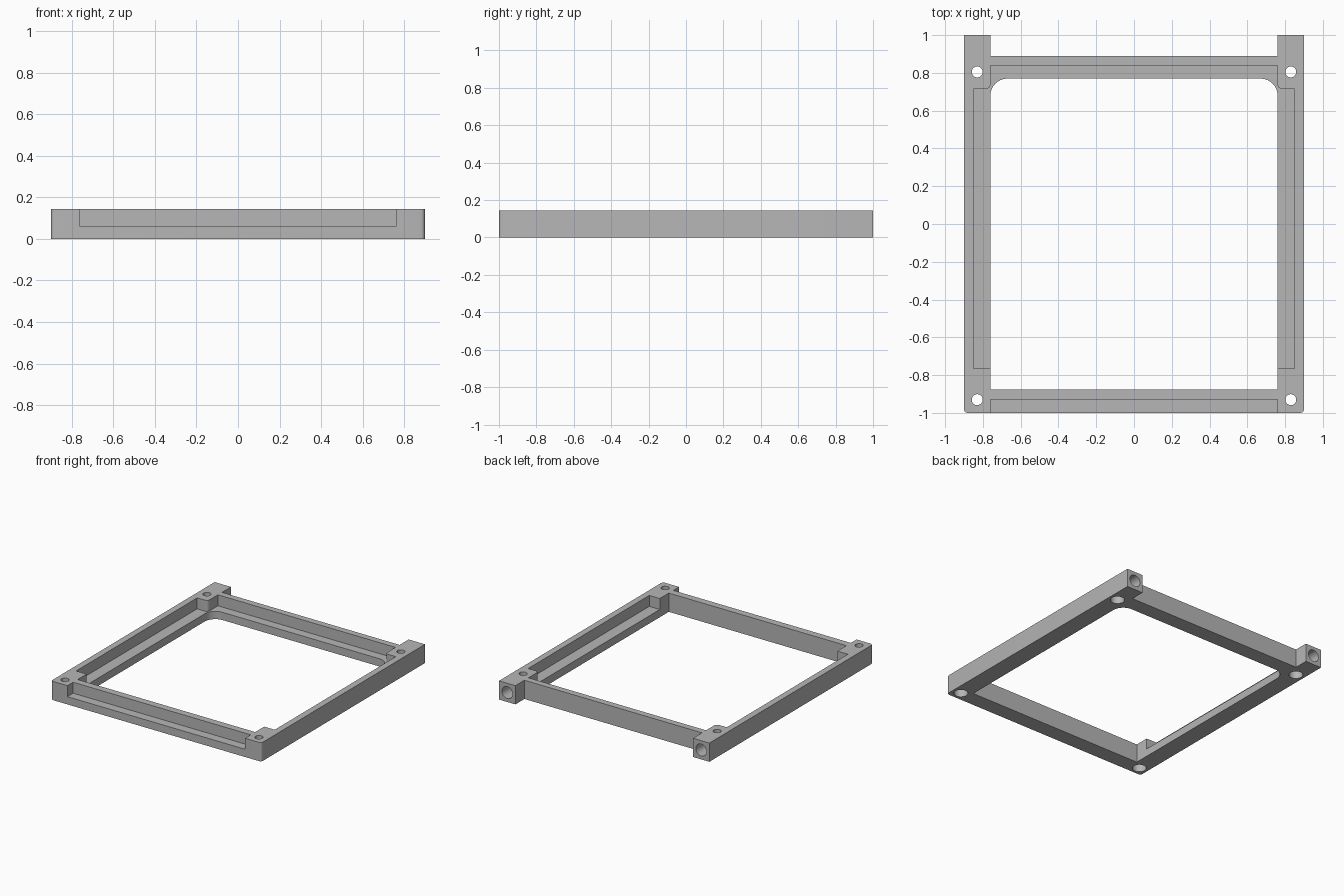
import bpy, bmesh, math
from mathutils import Matrix

if "Cube" in bpy.data.objects:
    bpy.data.objects.remove(bpy.data.objects["Cube"], do_unlink=True)

HEIGHT = 0.145    # full frame height
LEDGE = 0.06      # height of the inner and front ledges
RAIL_X = 0.76     # inner face of the side rails
HOLE_X = 0.83     # centre line of the side rails

grey = bpy.data.materials.new("frame_grey")
grey.use_nodes = True
colour = (0.47, 0.47, 0.47, 1)
grey.diffuse_color = colour
grey.node_tree.nodes["Principled BSDF"].inputs["Base Color"].default_value = colour


def link(name, bm):
    bmesh.ops.recalc_face_normals(bm, faces=bm.faces)
    mesh = bpy.data.meshes.new(name)
    bm.to_mesh(mesh)
    bm.free()
    ob = bpy.data.objects.new(name, mesh)
    bpy.context.collection.objects.link(ob)
    mesh.materials.append(grey)
    return ob


def prism(name, points, z0, z1):
    bm = bmesh.new()
    face = bm.faces.new([bm.verts.new((x, y, z0)) for x, y in points])
    new = bmesh.ops.extrude_face_region(bm, geom=[face])["geom"]
    top = [v for v in new if isinstance(v, bmesh.types.BMVert)]
    bmesh.ops.translate(bm, verts=top, vec=(0, 0, z1 - z0))
    return link(name, bm)


def mirrored(half):
    """Close a right-hand outline with its mirror image."""
    return half + [(-x, y) for x, y in reversed(half)]


def arc(cx, cy, r, start, end, steps=8):
    angles = [math.radians(start + (end - start) * i / steps) for i in range(steps + 1)]
    return [(cx + r * math.cos(a), cy + r * math.sin(a)) for a in angles]


def bore(x, y, z, r, length, along_y=False):
    bm = bmesh.new()
    turn = Matrix.Rotation(math.pi / 2, 4, "X") if along_y else Matrix()
    bmesh.ops.create_cone(bm, cap_ends=True, segments=32, radius1=r, radius2=r,
                          depth=length, matrix=Matrix.Translation((x, y, z)) @ turn)
    return link("bore_cutter", bm)


# Outer body with rounded front corners and two rear legs
body = arc(0.88, -0.98, 0.02, -90, 0, 5) + [(0.9, 1), (RAIL_X, 1), (RAIL_X, 0.89)]
frame = prism("frame", mirrored(body), 0, HEIGHT)

# Recess above the ledge, leaving rounded corner posts at the back
recess = [(RAIL_X, -0.875), (RAIL_X, -0.765), (0.85, -0.765), (0.85, 0.715)]
recess += arc(0.785, 0.74, 0.025, 270, 180, 6) + [(RAIL_X, 0.84)]
cutters = [prism("recess_cutter", mirrored(recess), LEDGE, 0.3)]

# Central opening with rounded back corners
opening = [(RAIL_X, -0.875)] + arc(RAIL_X - 0.09, 0.68, 0.09, 0, 90)
cutters.append(prism("opening_cutter", mirrored(opening), -0.1, 0.1))

# Step along the front edge
step = [(RAIL_X, -1.1), (RAIL_X, -0.93)]
cutters.append(prism("step_cutter", mirrored(step), LEDGE, 0.3))

# Screw holes with wide lower bores, and bores in the leg ends
for side in (-1, 1):
    x = side * HOLE_X
    for y in (-0.93, 0.805):
        cutters.append(bore(x, y, 0.1, 0.029, 0.4))
        cutters.append(bore(x, y, 0, 0.05, 0.15))
    cutters.append(bore(x, 1, HEIGHT / 2, 0.046, 0.22, along_y=True))

# Cut each shape out of the body and discard the cutter
bpy.ops.object.select_all(action="DESELECT")
bpy.context.view_layer.objects.active = frame
frame.select_set(True)
for cutter in cutters:
    cutter.hide_render = True
    cut = frame.modifiers.new("cut", "BOOLEAN")
    cut.operation = "DIFFERENCE"
    cut.solver = "EXACT"
    cut.object = cutter
    bpy.ops.object.modifier_apply(modifier=cut.name)
    bpy.data.objects.remove(cutter, do_unlink=True)

bpy.ops.object.shade_smooth_by_angle(angle=math.radians(30))
